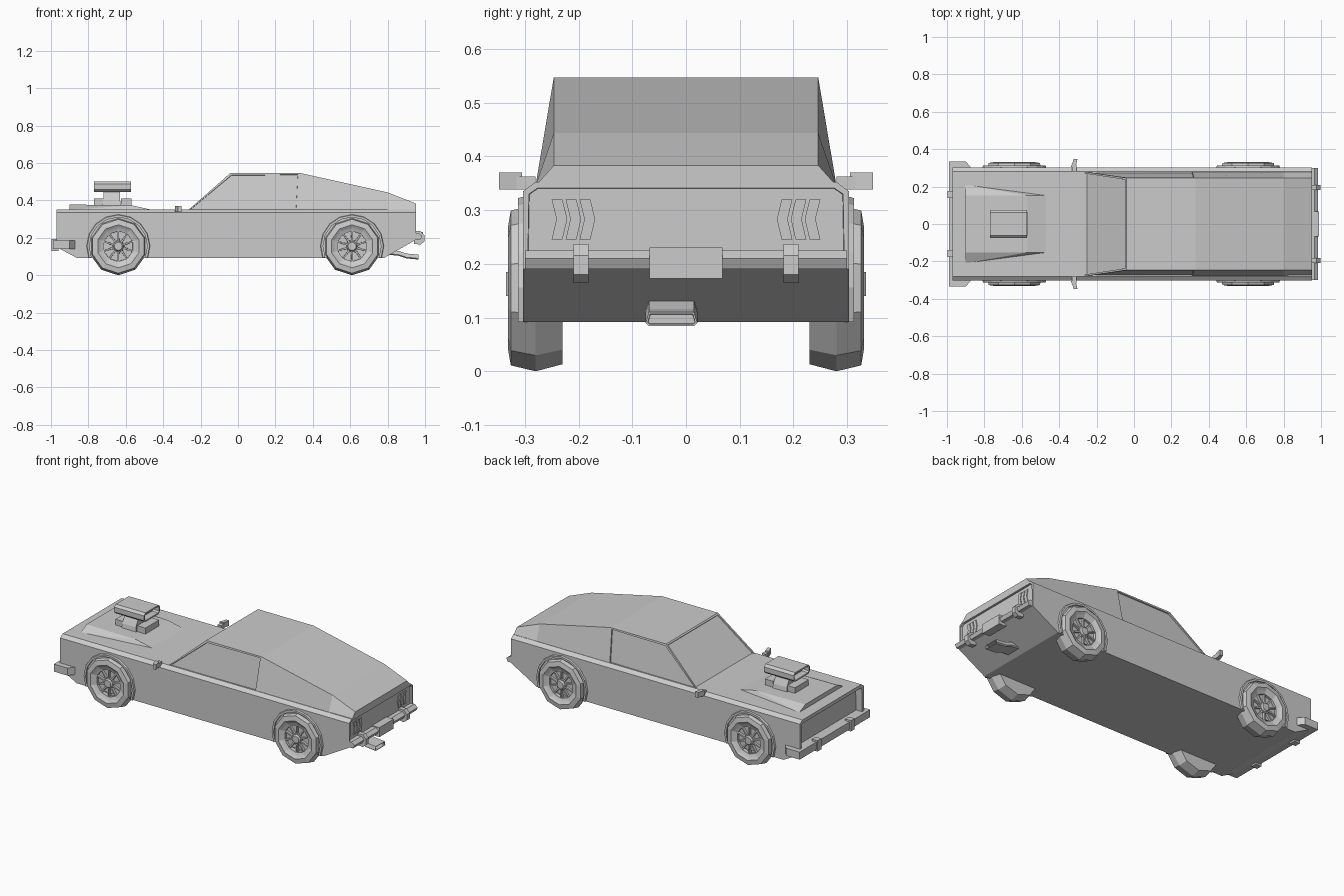
import bpy, bmesh, math
from mathutils import Vector

if "Cube" in bpy.data.objects:
    bpy.data.objects.remove(bpy.data.objects["Cube"])


def finish(name, bm):
    bmesh.ops.remove_doubles(bm, verts=bm.verts, dist=1e-5)
    bmesh.ops.recalc_face_normals(bm, faces=bm.faces)
    me = bpy.data.meshes.new(name)
    bm.to_mesh(me)
    bm.free()
    ob = bpy.data.objects.new(name, me)
    bpy.context.collection.objects.link(ob)
    return ob


def loft(rings, closed=True, caps=True):
    """Skin a list of point rings into a mesh."""
    bm = bmesh.new()
    vs = [[bm.verts.new(p) for p in r] for r in rings]
    n = len(rings[0])
    for a, b in zip(vs, vs[1:]):
        for i in range(n if closed else n - 1):
            j = (i + 1) % n
            bm.faces.new((a[i], a[j], b[j], b[i]))
    if caps:
        bm.faces.new(vs[0])
        bm.faces.new(vs[-1])
    bmesh.ops.recalc_face_normals(bm, faces=bm.faces)
    return bm


def recess(bm, test, thickness, depth):
    """Inset and sink every face whose centre and normal pass the test."""
    bm.normal_update()
    faces = [f for f in bm.faces if test(f.calc_center_median(), f.normal)]
    bmesh.ops.inset_individual(bm, faces=faces, thickness=thickness, depth=0)
    bm.normal_update()
    bmesh.ops.inset_individual(bm, faces=faces, thickness=0.001, depth=-depth)


def prism_z(name, pts, z0, z1):
    return finish(name, loft([[(x, y, z) for x, y in pts] for z in (z0, z1)]))


def prism_x(name, pts, x0, x1):
    return finish(name, loft([[(x, y, z) for y, z in pts] for x in (x0, x1)]))


def box(name, x0, x1, y0, y1, z0, z1):
    return prism_z(name, [(x0, y0), (x1, y0), (x1, y1), (x0, y1)], z0, z1)


# Lower body with chamfered shoulders, sunken grille and tail panel
def section(x, zb):
    return [(x, -.303, zb), (x, .303, zb), (x, .303, .335), (x, .28, .352),
            (x, -.28, .352), (x, -.303, .335)]


bm = loft([section(-.97, .15), section(-.86, .092), section(.78, .092), section(.952, .19)])
recess(bm, lambda c, n: n.x < -.95, .022, .04)
recess(bm, lambda c, n: n.x > .95, .012, .012)
finish("body", bm)

# Cabin: roof, fastback, windscreen and side windows
top = [(-.04, .547), (.33, .547), (.80, .443), (.952, .383)]
base = [(-.27, .28), (.32, .28), (.80, .28), (.952, .28)]
bm = loft([[(bx, -by, .345), (tx, -.246, tz), (tx, .246, tz), (bx, by, .345)]
           for (tx, tz), (bx, by) in zip(top, base)])
recess(bm, lambda c, n: c.x < .2 and n.z < .9 and n.z > -.5, .013, .007)
finish("cabin", bm)

# Hood bulge with tapering sides
bm = bmesh.new()
pts = [(-.90, s * y, z) for s in (-1, 1) for y, z in ((.21, .35), (.152, .378))]
pts += [(-.57, s * .152, .374) for s in (-1, 1)] + [(-.46, s * .152, .35) for s in (-1, 1)]
for p in pts:
    bm.verts.new(p)
bmesh.ops.convex_hull(bm, input=bm.verts)
finish("hood_bulge", bm)

# Supercharger: base rails, flared neck and open intake scoop
for x0 in (-.77, -.625):
    box("blower_base", x0, x0 + .055, -.065, .065, .37, .41)
finish("blower_neck", loft([[(cx - hx, -hy, z), (cx + hx, -hy, z), (cx + hx, hy, z), (cx - hx, hy, z)]
                            for cx, hx, hy, z in ((-.675, .05, .075, .37), (-.675, .045, .07, .40),
                                                  (-.675, .045, .045, .45))]))
scoop = [(-.062, .445), (.062, .445), (.076, .458), (.076, .487), (.062, .5),
         (-.062, .5), (-.076, .487), (-.076, .458)]
bm = loft([[(x, y, z) for y, z in scoop] for x in (-.77, -.572)])
recess(bm, lambda c, n: abs(n.x) > .9, .009, .04)
finish("intake_scoop", bm)

# Front bumper wrapping the corners, with overriders
prism_z("front_bumper", [(-.99, -.335), (-.90, -.335), (-.87, -.30), (-.87, .30),
                         (-.90, .335), (-.99, .335)], .14, .185)

# Rear bumper with bevelled face and centre block
bm = loft([[(.94, y, .19), (.975, y, .19), (.985, y, .21), (.965, y, .225), (.94, y, .225)]
           for y in (-.30, .30)])
finish("rear_bumper", bm)
box("rear_plate_block", .94, .988, -.068, .068, .173, .23)

# Exhaust: flat bent pipe under the tail
path = [(.79, .125), (.86, .118), (.90, .104), (.965, .098)]
hexa = [(-.048, -.008), (-.042, -.014), (.042, -.014), (.048, -.008), (.042, .012), (-.042, .012)]
bm = loft([[(x, -.027 + y, z + dz) for y, dz in hexa] for x, z in path])
recess(bm, lambda c, n: n.x > .9, .004, .03)
finish("exhaust", bm)

# Parts repeated on both sides
for s in (-1, 1):
    y = s * .158
    box("front_overrider", -.998, -.96, y - .018, y + .018, .13, .195)
    y = s * .195
    finish("rear_overrider", loft([[(.94, y + d, .168), (.975, y + d, .164), (.996, y + d, .18),
                                    (.996, y + d, .215), (.975, y + d, .237), (.94, y + d, .237)]
                                   for d in (-.014, .014)]))
    # Chevron tail lights
    for k in range(3):
        o = .25 - .026 * k
        chev = [(o, .32), (o - .02, .32), (o - .029, .283), (o - .02, .245),
                (o, .245), (o - .009, .283)]
        prism_x("tail_light", [(s * a, b) for a, b in chev], .93, .945)
    # Wing mirrors: stalk and angled head
    box("mirror_stalk", -.332, -.308, *sorted((s * .28, s * .315)), .338, .362)
    prism_z("mirror_head", [(-.337, s * .305), (-.312, s * .305), (-.302, s * .348), (-.322, s * .348)],
            .338, .37)


# Wheels with ten flat sides, dished rim and spoke windows
N = 10
tread = [(.23, .0), (.23, .142), (.28, .155), (.326, .144), (.331, .115), (.322, .10),
         (.316, .085), (.316, .028), (.325, .022), (.325, .0)]


def wheel(name, x, s):
    rings = []
    for y, r in tread:
        rings.append([(x + r * math.sin(2 * math.pi * i / N), s * y,
                       .155 - r * math.cos(2 * math.pi * i / N)) for i in range(N)])
    bm = loft(rings, caps=False)
    bmesh.ops.remove_doubles(bm, verts=bm.verts, dist=1e-5)
    bmesh.ops.recalc_face_normals(bm, faces=bm.faces)
    recess(bm, lambda c, n: abs(c.y) > .3159 and abs(c.y) < .3161, .006, .02)
    finish(name, bm)


# Wheel arch lips, open at the sill line
def arch(name, x, s):
    rings = []
    for i in range(11):
        a = math.radians(-22 + 224 * i / 10)
        rings.append([(x + r * math.cos(a), s * y, .155 + r * math.sin(a))
                      for r, y in ((.155, .295), (.155, .313), (.167, .313), (.172, .295))])
    finish(name, loft(rings))


for end, x in (("front", -.64), ("rear", .61)):
    for side, s in (("right", -1), ("left", 1)):
        wheel(f"{end}_{side}_wheel", x, s)
        arch(f"{end}_{side}_arch", x, s)
